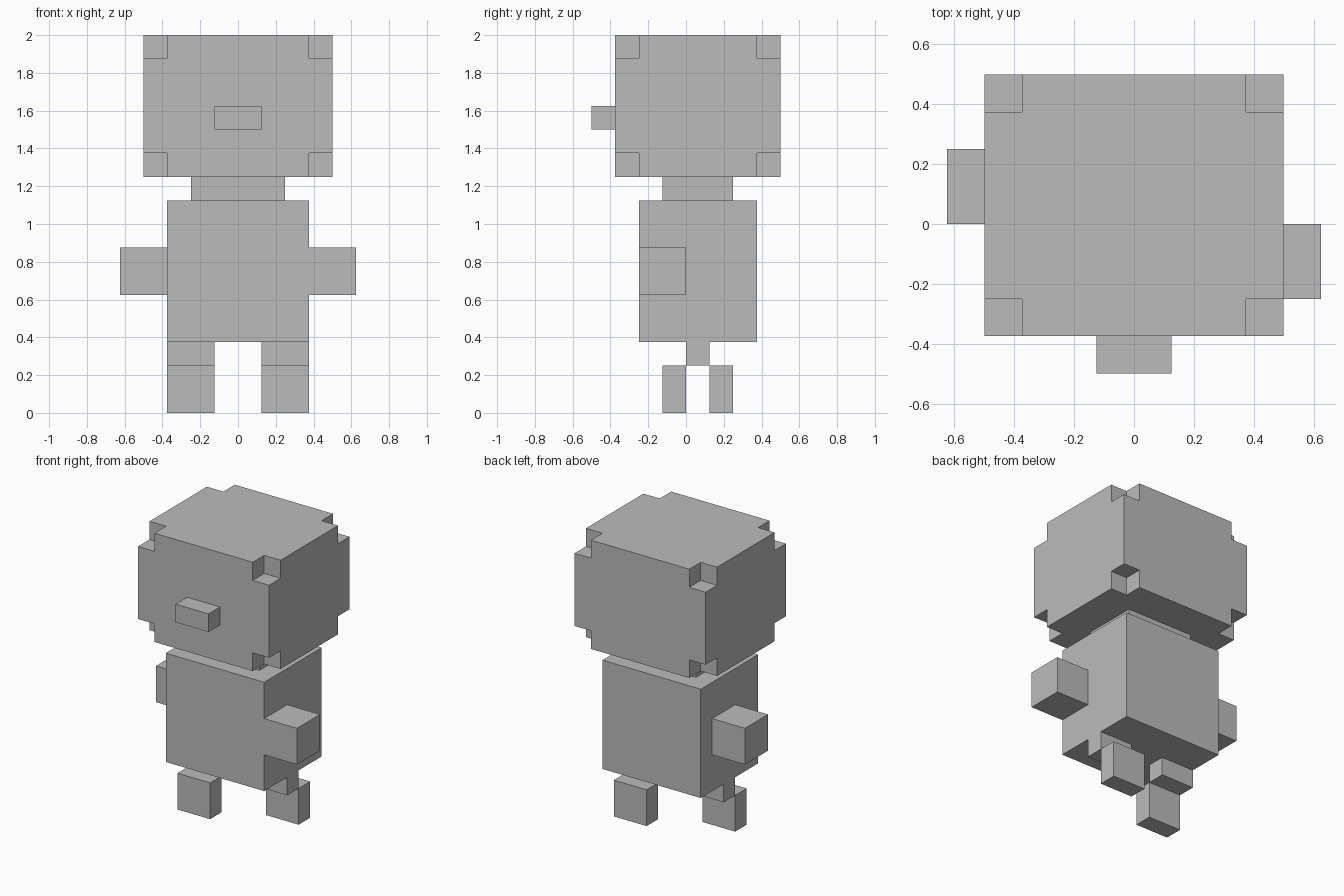
import bpy
import bmesh
from mathutils import Vector

old = bpy.data.objects.get("Cube")
if old:
    bpy.data.objects.remove(old, do_unlink=True)

# Single flat colour
grey = bpy.data.materials.new("light_grey")
grey.use_nodes = True
colour = (0.5, 0.5, 0.5, 1)
grey.diffuse_color = colour
grey.node_tree.nodes["Principled BSDF"].inputs["Base Color"].default_value = colour

U = 0.125  # one block; all parts below are measured in blocks


def finish(name, bm):
    bmesh.ops.recalc_face_normals(bm, faces=bm.faces)
    mesh = bpy.data.meshes.new(name)
    bm.to_mesh(mesh)
    bm.free()
    mesh.materials.append(grey)
    obj = bpy.data.objects.new(name, mesh)
    bpy.context.collection.objects.link(obj)
    return obj


def box(name, x, y, z):
    """Box spanning the (low, high) block ranges on each axis."""
    bm = bmesh.new()
    bmesh.ops.create_cube(bm, size=1)
    for v in bm.verts:
        v.co = Vector([(r[0] if c < 0 else r[1]) * U for c, r in zip(v.co, (x, y, z))])
    return finish(name, bm)


def notched_box(name, x, y, z):
    """Box with a one-block cube removed from each of its eight corners."""
    cuts = [[r[0], r[0] + 1, r[1] - 1, r[1]] for r in (x, y, z)]
    bm = bmesh.new()
    verts = {}

    def vert(p):
        if p not in verts:
            verts[p] = bm.verts.new([c * U for c in p])
        return verts[p]

    def solid(cell):
        inside = all(0 <= c <= 2 for c in cell)
        return inside and any(c == 1 for c in cell)

    cells = [(i, j, k) for i in range(3) for j in range(3) for k in range(3)]
    for cell in filter(solid, cells):
        for axis in range(3):
            for side in (0, 1):
                beside = list(cell)
                beside[axis] += 1 if side else -1
                if solid(beside):
                    continue
                a, b = (axis + 1) % 3, (axis + 2) % 3
                corners = []
                for da, db in ((0, 0), (1, 0), (1, 1), (0, 1)):
                    p = list(cell)
                    p[axis] += side
                    p[a] += da
                    p[b] += db
                    corners.append(vert(tuple(cuts[n][p[n]] for n in range(3))))
                bm.faces.new(corners)
    # Merge the coplanar grid faces
    bmesh.ops.recalc_face_normals(bm, faces=bm.faces)
    bmesh.ops.dissolve_limit(bm, angle_limit=0.01, verts=bm.verts, edges=bm.edges)
    return finish(name, bm)


# Head, nose, neck and body
notched_box("head", (-4, 4), (-3, 4), (10, 16))
box("nose", (-1, 1), (-4, -3), (12, 13))
box("neck", (-2, 2), (-1, 2), (9, 10))
box("body", (-3, 3), (-2, 3), (3, 9))

# Limbs in mid-stride: left arm and right foot forward
for side, x_arm, x_leg, y_arm, y_foot in (
    ("left", (3, 5), (1, 3), (-2, 0), (1, 2)),
    ("right", (-5, -3), (-3, -1), (0, 2), (-1, 0)),
):
    box(side + "_arm", x_arm, y_arm, (5, 7))
    box(side + "_upper_leg", x_leg, (0, 1), (2, 3))
    box(side + "_foot", x_leg, y_foot, (0, 2))
